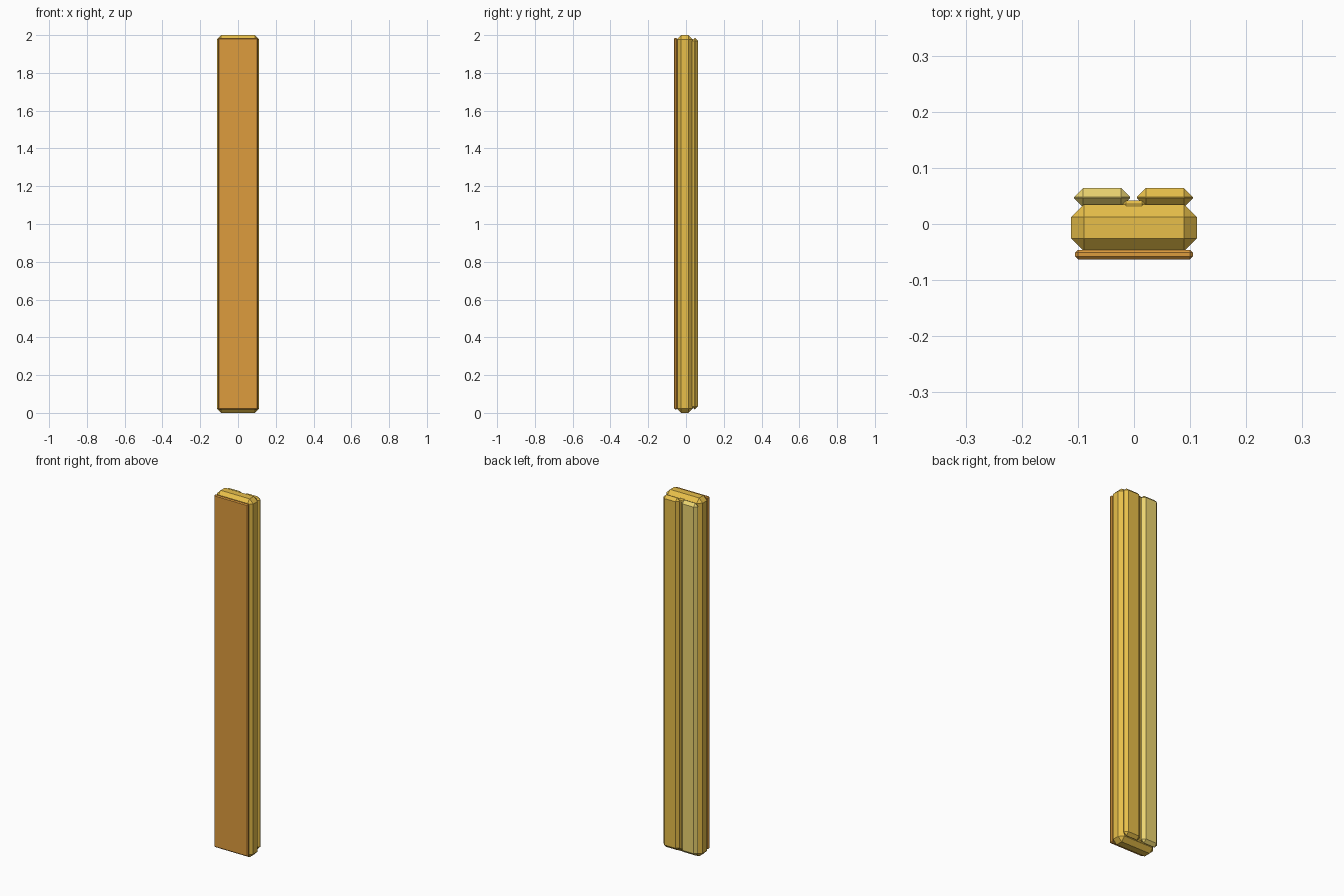
import bpy, bmesh

if "Cube" in bpy.data.objects:
    bpy.data.objects.remove(bpy.data.objects["Cube"])


def material(name, srgb):
    mat = bpy.data.materials.new(name)
    mat.diffuse_color = [((c + 0.055) / 1.055) ** 2.4 for c in srgb] + [1.0]
    mat.use_nodes = True
    mat.node_tree.nodes["Principled BSDF"].inputs["Base Color"].default_value = mat.diffuse_color
    return mat


def chamfered_bar(name, x, y, z, chamfer, mat):
    """Box spanning the (min, max) ranges with every edge cut flat."""
    bm = bmesh.new()
    bmesh.ops.create_cube(bm, size=1)
    for v in bm.verts:
        v.co = [(lo + hi) / 2 + c * (hi - lo) for c, (lo, hi) in zip(v.co, (x, y, z))]
    bmesh.ops.bevel(bm, geom=bm.edges[:], offset=chamfer, offset_type='OFFSET',
                    segments=1, profile=0.5, affect='EDGES')
    bmesh.ops.recalc_face_normals(bm, faces=bm.faces[:])
    mesh = bpy.data.meshes.new(name)
    bm.to_mesh(mesh)
    bm.free()
    mesh.materials.append(mat)
    obj = bpy.data.objects.new(name, mesh)
    bpy.context.collection.objects.link(obj)
    return obj


gold = material("gold", (0.91, 0.75, 0.29))
pale = material("pale_gold", (0.92, 0.83, 0.44))
amber = material("amber", (0.87, 0.61, 0.24))

# Main post
chamfered_bar("post_core", (-0.112, 0.112), (-0.048, 0.035), (0, 2), 0.0225, gold)

# Thin front board
chamfered_bar("front_board", (-0.105, 0.105), (-0.063, -0.046), (0.019, 1.985), 0.005, amber)

# Two back slats with a filler strip in the gap
chamfered_bar("back_slat_left", (-0.107, -0.007), (0.030, 0.064), (0.019, 1.985), 0.0160, pale)
chamfered_bar("back_slat_right", (0.005, 0.105), (0.030, 0.064), (0.019, 1.985), 0.0160, gold)
chamfered_bar("back_filler", (-0.020, 0.020), (0.026, 0.042), (0.024, 1.98), 0.006, gold)
